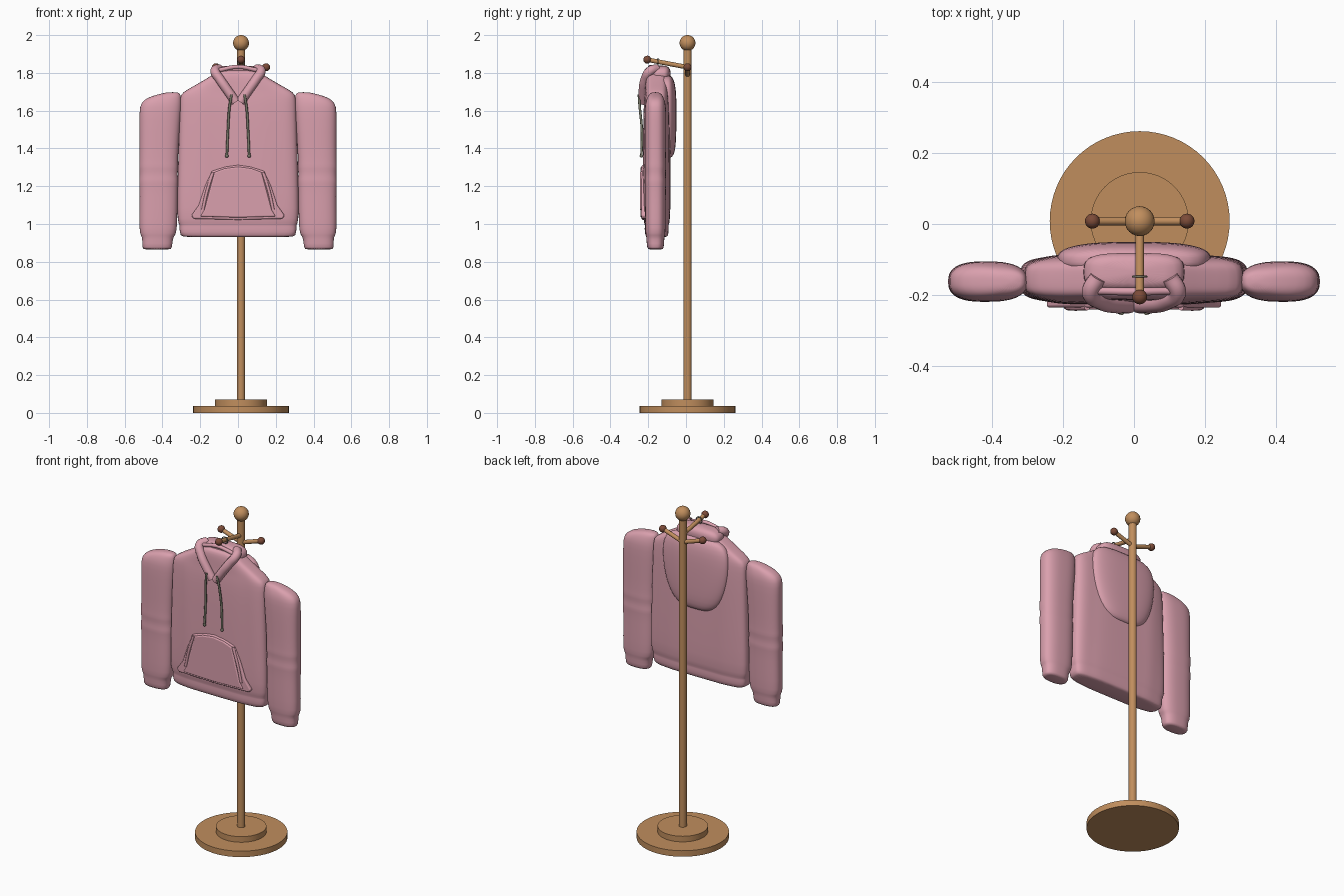
import bpy
import bmesh
from math import cos, sin, tau, copysign
from mathutils import Vector

default_cube = bpy.data.objects.get("Cube")
if default_cube:
    bpy.data.objects.remove(default_cube)


def make_material(name, color):
    material = bpy.data.materials.new(name)
    material.use_nodes = True
    material.diffuse_color = (*color, 1)
    shader = material.node_tree.nodes["Principled BSDF"]
    shader.inputs["Base Color"].default_value = (*color, 1)
    shader.inputs["Roughness"].default_value = 0.8
    return material


PINK = make_material("dusty pink cloth", (0.70, 0.35, 0.42))
WOOD = make_material("light wood", (0.53, 0.27, 0.11))
DARK_WOOD = make_material("dark wood", (0.2, 0.07, 0.04))
CORD = make_material("grey cord", (0.19, 0.19, 0.14))


def finish(obj, name, material, angle=0.6):
    obj.name = name
    obj.data.materials.clear()
    obj.data.materials.append(material)
    bpy.ops.object.select_all(action="DESELECT")
    obj.select_set(True)
    bpy.context.view_layer.objects.active = obj
    if obj.type == "CURVE":
        bpy.ops.object.convert(target="MESH")
        obj = bpy.context.object
    bpy.ops.object.shade_smooth_by_angle(angle=angle)
    return obj


def mesh_object(name, bm, material, angle=0.6):
    bmesh.ops.recalc_face_normals(bm, faces=bm.faces)
    mesh = bpy.data.meshes.new(name)
    bm.to_mesh(mesh)
    bm.free()
    obj = bpy.data.objects.new(name, mesh)
    bpy.context.collection.objects.link(obj)
    return finish(obj, name, material, angle)


def rod(name, start, end, radius, material, sides=32):
    start, end = Vector(start), Vector(end)
    bpy.ops.mesh.primitive_cylinder_add(
        vertices=sides, radius=radius, depth=(end - start).length, location=(start + end) / 2)
    obj = bpy.context.object
    obj.rotation_euler = (end - start).to_track_quat("Z", "Y").to_euler()
    return finish(obj, name, material)


def ball(name, center, radius, material):
    bpy.ops.mesh.primitive_uv_sphere_add(
        segments=24, ring_count=16, radius=radius, location=center)
    return finish(bpy.context.object, name, material)


def loft(name, sections, power=3.0, side=1, folds=0.0, count=40):
    """Stack rounded-box rings: (height, centre x, half width, centre y, half depth)."""
    bm = bmesh.new()
    rings = []
    for z, cx, half_width, cy, half_depth in sections:
        ring = []
        for i in range(count):
            a = tau * i / count
            c, s = cos(a), sin(a)
            x = copysign(abs(c) ** (2 / power), c) * half_width
            y = copysign(abs(s) ** (2 / power), s) * half_depth
            y *= 1 + folds * sin(x * 40 + z * 2)
            ring.append(bm.verts.new((side * (cx + x), cy + y, z)))
        rings.append(ring)
    for low, high in zip(rings, rings[1:]):
        for i in range(count):
            j = (i + 1) % count
            bm.faces.new((low[i], low[j], high[j], high[i]))
    bm.faces.new(rings[0])
    bm.faces.new(rings[-1])
    obj = mesh_object(name, bm, PINK, 1.2)
    obj.modifiers.new("soft cloth", "SUBSURF").levels = 1
    return obj


def tube(name, points, radius, material, closed=False):
    curve = bpy.data.curves.new(name, "CURVE")
    curve.dimensions = "3D"
    curve.bevel_depth = radius
    curve.bevel_resolution = 4
    curve.resolution_u = 8
    curve.use_fill_caps = True
    spline = curve.splines.new("BEZIER")
    spline.bezier_points.add(len(points) - 1)
    for point, place in zip(spline.bezier_points, points):
        point.co = place
        point.handle_left_type = point.handle_right_type = "AUTO"
    spline.use_cyclic_u = closed
    obj = bpy.data.objects.new(name, curve)
    bpy.context.collection.objects.link(obj)
    return finish(obj, name, material, 1.0)


def panel(name, half_outline, front, back):
    """Mirrored outline in x and z, extruded along y with soft edges."""
    outline = half_outline + [(-x, z) for x, z in reversed(half_outline) if x > 0]
    bm = bmesh.new()
    face = bm.faces.new([bm.verts.new((x, front, z)) for x, z in outline])
    grown = bmesh.ops.extrude_face_region(bm, geom=[face])["geom"]
    for v in grown:
        if isinstance(v, bmesh.types.BMVert):
            v.co.y = back
    obj = mesh_object(name, bm, PINK)
    bevel = obj.modifiers.new("soft edge", "BEVEL")
    bevel.width = 0.007
    bevel.segments = 3
    return obj


# Stand: two stepped discs, pole, ball finial and three pegs
X, Y = 0.016, 0.008
rod("base_disc", (X, Y, 0), (X, Y, 0.036), 0.253, WOOD, 64)
rod("base_step", (X, Y, 0.036), (X, Y, 0.07), 0.138, WOOD, 64)
rod("pole", (X, Y, 0.07), (X, Y, 1.95), 0.022, WOOD)
ball("finial", (X, Y, 1.958), 0.042, WOOD)
for label, root, tip in (
        ("front", (X, Y, 1.83), (X, -0.205, 1.87)),
        ("left", (X, Y, 1.785), (X + 0.133, Y, 1.83)),
        ("right", (X, Y, 1.785), (X - 0.133, Y, 1.83))):
    rod(label + "_peg", root, tip, 0.012, WOOD, 20)
    ball(label + "_peg_knob", tip, 0.021, DARK_WOOD)

# Torso with hem band and sloping shoulders
MID = -0.155
torso = [(0.93, 0.29, 0.05), (0.935, 0.305, 0.06), (0.98, 0.312, 0.064), (0.995, 0.308, 0.06),
         (1.01, 0.322, 0.07), (1.15, 0.322, 0.072), (1.4, 0.315, 0.072), (1.6, 0.31, 0.07),
         (1.67, 0.308, 0.065), (1.695, 0.298, 0.062), (1.73, 0.235, 0.06),
         (1.77, 0.165, 0.058), (1.8, 0.12, 0.053), (1.815, 0.08, 0.04)]
loft("torso", [(z, 0, w, MID, d) for z, w, d in torso], 4, folds=0.025)

# Sleeves with a soft elbow crease and narrow cuffs
sleeve = [(0.865, 0.428, 0.07, 0.035), (0.87, 0.428, 0.079, 0.045), (0.925, 0.426, 0.08, 0.047),
          (0.94, 0.424, 0.09, 0.05), (0.96, 0.423, 0.1, 0.054), (1.1, 0.42, 0.1, 0.055),
          (1.2, 0.42, 0.101, 0.055), (1.225, 0.42, 0.104, 0.058), (1.25, 0.42, 0.101, 0.055),
          (1.28, 0.42, 0.101, 0.055), (1.305, 0.42, 0.104, 0.058), (1.33, 0.42, 0.101, 0.055),
          (1.5, 0.415, 0.106, 0.057), (1.6, 0.411, 0.111, 0.057), (1.64, 0.407, 0.108, 0.053),
          (1.668, 0.392, 0.091, 0.044), (1.685, 0.367, 0.062, 0.035), (1.698, 0.345, 0.03, 0.02)]
for label, side in (("left", 1), ("right", -1)):
    loft(label + "_sleeve", [(z, x, w, MID - 0.007, d) for z, x, w, d in sleeve], 2.6, side)

# Hood hanging down the back, and its rolled top over the neck
hood = [(1.35, 0.06, 0.02), (1.36, 0.1, 0.034), (1.39, 0.145, 0.045), (1.45, 0.183, 0.05),
        (1.55, 0.212, 0.052), (1.65, 0.22, 0.052), (1.72, 0.212, 0.048),
        (1.765, 0.185, 0.038), (1.79, 0.13, 0.02)]
loft("hood_back", [(z, 0, w, -0.102, d) for z, w, d in hood], 2.8)
roll = [(1.74, 0.13, 0.045), (1.79, 0.146, 0.055), (1.82, 0.137, 0.053), (1.84, 0.095, 0.035)]
loft("hood_top", [(z, 0, w, -0.135, d) for z, w, d in roll], 3.5)

# Collar rolls crossing at the throat
for side in (1, -1):
    label = "left" if side > 0 else "right"
    tube(label + "_collar_roll", [
        (side * x, y, z) for x, y, z in (
            (0.012, -0.226, 1.645), (0.05, -0.226, 1.7), (0.095, -0.216, 1.765),
            (0.122, -0.19, 1.81), (0.1, -0.15, 1.822))], 0.025, PINK)
    # Drawstrings with small knotted ends
    tip = (side * 0.059, -0.236, 1.36)
    tube(label + "_drawstring", [
        (side * 0.034, -0.25, 1.685), (side * 0.045, -0.245, 1.62),
        (side * 0.053, -0.234, 1.5), tip], 0.0065, CORD)
    ball(label + "_drawstring_end", tip, 0.009, CORD)
tube("neck_band", [(-0.1, -0.188, 1.815), (0, -0.19, 1.832), (0.1, -0.188, 1.815)], 0.011, PINK)

# Front pocket: backing, raised centre and rolled openings
panel("pocket_backing", [(0, 1.312), (0.07, 1.302), (0.138, 1.28), (0.175, 1.2),
                         (0.208, 1.1), (0.247, 1.045), (0.235, 1.028), (0, 1.022)], -0.235, -0.17)
panel("pocket_front", [(0, 1.303), (0.07, 1.294), (0.125, 1.274),
                       (0.178, 1.075), (0.2, 1.04), (0, 1.034)], -0.241, -0.2)
for side in (1, -1):
    label = "left" if side > 0 else "right"
    tube(label + "_pocket_edge", [(side * 0.132, -0.235, 1.275), (side * 0.165, -0.236, 1.17),
                                  (side * 0.186, -0.235, 1.075)], 0.008, PINK)

# Hanging loop around the front peg
bpy.ops.mesh.primitive_torus_add(major_radius=0.019, minor_radius=0.003,
                                 location=(X, -0.148, 1.858), rotation=(tau / 4, 0, 0))
finish(bpy.context.object, "hanging_loop", CORD)
